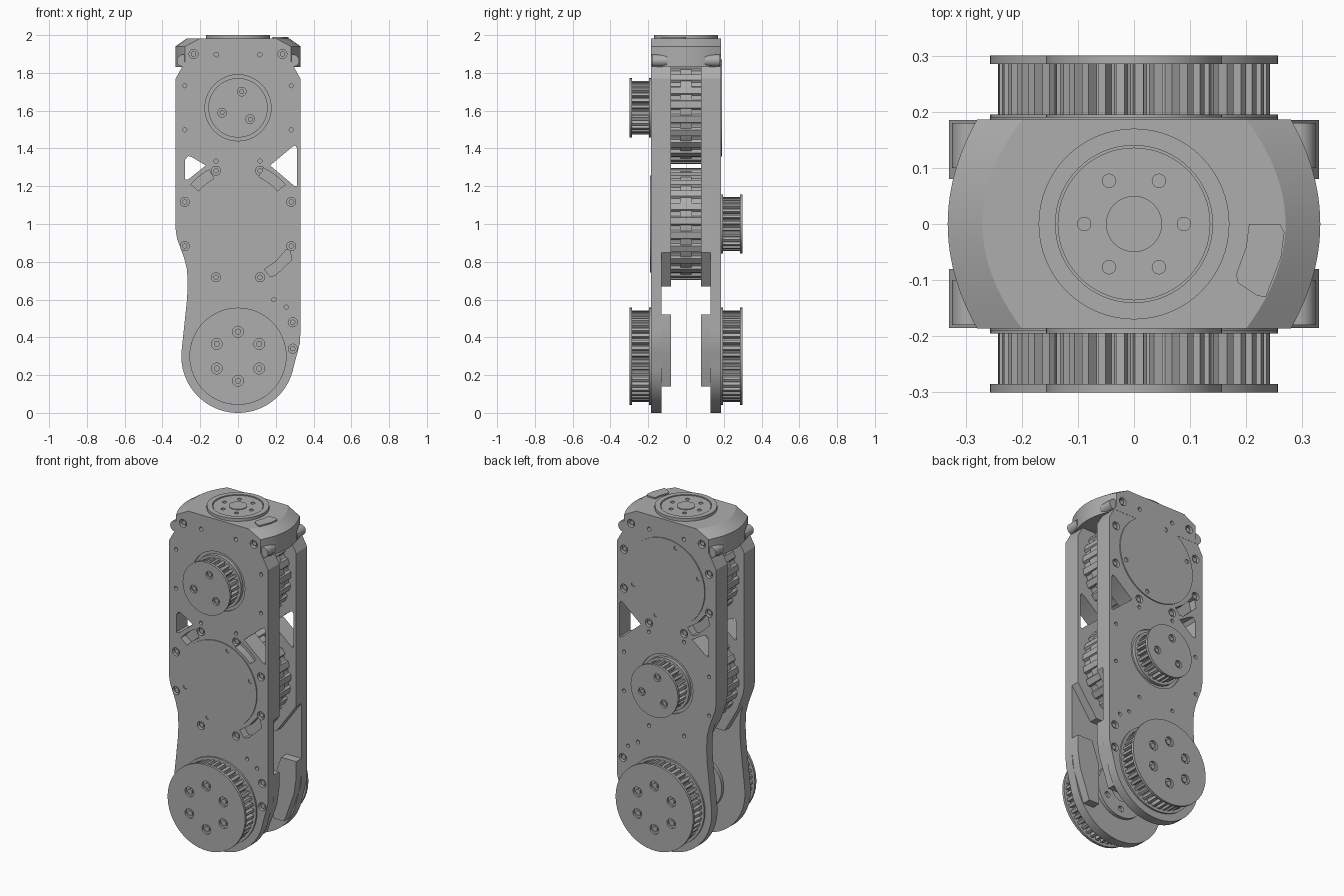
import bpy, bmesh
from math import sin, cos, pi, radians
from mathutils import Matrix

cube = bpy.data.objects.get("Cube")
if cube:
    bpy.data.objects.remove(cube, do_unlink=True)

grey = bpy.data.materials.new("machined grey")
grey.use_nodes = True
COLOUR = (0.42, 0.42, 0.42, 1)
grey.diffuse_color = COLOUR
grey.node_tree.nodes["Principled BSDF"].inputs["Base Color"].default_value = COLOUR

UPPER, MIDDLE, LOWER = 1.615, 1.0, 0.3   # heights of the three axes


def arc(x, z, r, a0, a1, n):
    return [(x + r * cos(radians(a0 + (a1 - a0) * i / n)),
             z + r * sin(radians(a0 + (a1 - a0) * i / n))) for i in range(n + 1)]


def circle(x, z, r, n=48):
    return arc(x, z, r, 0, 360, n)[:-1]


def spread(x, z, r, n, start):
    return arc(x, z, r, start, start + 360, n)[:-1]


def mirror(pts, m):
    return [(m * x, z) for x, z in pts]


def gear(z, r_in, r_out, teeth):
    """Toothed outline with flat lands and rounded valleys."""
    pts = []
    for i in range(teeth):
        for f, r in ((0, r_out), (.45, r_out), (.56, r_in), (.72, r_in - .003), (.89, r_in)):
            a = 2 * pi * (i + f) / teeth
            pts.append((r * cos(a), z + r * sin(a)))
    return pts


def finish(name, bm, smooth=True):
    bmesh.ops.recalc_face_normals(bm, faces=bm.faces)
    me = bpy.data.meshes.new(name)
    bm.to_mesh(me)
    bm.free()
    me.materials.append(grey)
    if smooth:
        me.polygons.foreach_set("use_smooth", [True] * len(me.polygons))
        me.set_sharp_from_angle(angle=radians(28))
    ob = bpy.data.objects.new(name, me)
    bpy.context.collection.objects.link(ob)
    return ob


def prisms(name, shapes, y0, y1, upright=False):
    """Extrude outlines along y, or along z when upright."""
    bm = bmesh.new()
    for pts in shapes:
        rings = [[bm.verts.new((x, y, z)) for x, z in pts] for y in (y0, y1)]
        bm.faces.new(rings[0])
        bm.faces.new(rings[1])
        for i in range(len(pts)):
            j = i - 1
            bm.faces.new((rings[0][j], rings[0][i], rings[1][i], rings[1][j]))
    if upright:
        bmesh.ops.transform(bm, matrix=Matrix(((1, 0, 0, 0), (0, 0, 1, 0), (0, 1, 0, 0), (0, 0, 0, 1))),
                            verts=bm.verts)
    return finish(name, bm)


def carve(targets, cutters):
    """Cut the targets, then drop the cutters."""
    for ob in targets:
        for c in cutters:
            mod = ob.modifiers.new("cut", "BOOLEAN")
            mod.operation, mod.solver, mod.object = "DIFFERENCE", "EXACT", c
        graph = bpy.context.evaluated_depsgraph_get()
        me = bpy.data.meshes.new_from_object(ob.evaluated_get(graph))
        ob.modifiers.clear()
        ob.data = me
        me.polygons.foreach_set("use_smooth", [True] * len(me.polygons))
        me.set_sharp_from_angle(angle=radians(28))
    for c in cutters:
        bpy.data.objects.remove(c, do_unlink=True)


def pulley(name, s, z, r, teeth, holes, hole_r):
    """Toothed belt wheel with two flanges and blind screw holes."""
    prisms(name + "_teeth", [gear(z, r - .035, r - .015, teeth)], s * .17, s * .287)
    prisms(name + "_inner_flange", [circle(0, z, r)], s * .175, s * .195)
    cap = prisms(name + "_outer_flange", [circle(0, z, r, 64)], s * .285, s * .3)
    carve([cap], [prisms("cutter", [circle(x, h, hole_r, 20) for x, h in holes], s * .28, s * .32)])
    prisms(name + "_screws", [circle(x, h, hole_r * .55, 16) for x, h in holes], s * .28, s * .295)


# Plate outlines
outline = (arc(0, LOWER, .3, 175, 350, 40) +
           [(.315, .32), (.328, .37), (.33, .42), (.33, 1.77), (.28, 1.86),
            (-.28, 1.86), (-.33, 1.77), (-.33, .97), (-.322, .92), (-.285, .82),
            (-.27, .76), (-.266, .68), (-.27, .6)])
thick = [(.33, .85), (.33, 1.77), (.28, 1.86), (-.28, 1.86), (-.33, 1.77),
         (-.33, .97), (-.322, .92), (-.285, .82), (-.2, .67), (.2, .67)]
edge_block = [(.33, .42), (.33, .52), (.23, .52), (.18, .38), (.18, .14), (.25, .14), (.315, .32)]
windows = [[(.17, 1.31), (.29, 1.41), (.305, 1.415), (.312, 1.4), (.312, 1.2), (.3, 1.2)],
           [(-.28, 1.34), (-.265, 1.36), (-.245, 1.355), (-.17, 1.31), (-.265, 1.235), (-.28, 1.235)]]

for s, side, motor, drive in ((-1, "front", MIDDLE, UPPER), (1, "back", UPPER, MIDDLE)):
    m = -s
    # Side plate with thick motor seat and edge spacer
    plate = prisms(side + "_plate", [outline], s * .13, s * .185)
    seat = prisms(side + "_motor_seat", [thick], s * .08, s * .132)
    prisms(side + "_edge_spacer", [edge_block], s * .08, s * .132)
    bolts = spread(0, motor, .305, 8, 22.5)
    bolts = [p for p in bolts if p[1] < 1.85] + [(.29, .48), (.29, .34)]
    pins = [p for p in spread(0, drive, .305, 8, 22.5) if p[1] < 1.85]
    pins = [p for p in pins if min(abs(p[0] - b[0]) + abs(p[1] - b[1]) for b in bolts) > .05]
    pins += [(.19, .6), (.255, .56)]
    # Recessed cable slots beside the motor
    slot = [(.14, .76), (.17, .72), (.2, .73), (.285, .81), (.275, .86), (.255, .865), (.2, .8)]
    channels = [slot] + [[(x, z + 1 - MIDDLE) for x, z in
                         arc(0, MIDDLE, .272, a, b, 8) + arc(0, MIDDLE, .325, b, a, 8)]
                        for a, b in ((40, 66), (118, 140))]
    channels = [[(m * x, z + motor - MIDDLE) for x, z in c] for c in channels]
    channels = [c for c in channels if max(z for x, z in c) < 1.84]
    carve([plate, seat], [
        prisms("cutter", windows, s * .05, s * .25),
        prisms("cutter", channels, s * .14, s * .25),
        prisms("cutter", [circle(x, z, .024, 20) for x, z in bolts] +
               [circle(x, z, .011, 12) for x, z in pins], s * .165, s * .25),
        prisms("cutter", [circle(0, drive, .175)], s * .175, s * .25)])
    prisms(side + "_plate_screws", [circle(x, z, .014, 12) for x, z in bolts], s * .16, s * .178)

    # Motor cover disc with four small screws
    cover = prisms(side + "_motor_cover", [circle(0, motor, .257, 64)], s * .17, s * .191)
    dots = mirror([(x, z) for a in (19, 73, 199, 253) for x, z in [(.228 * cos(radians(a)),
                  motor + .228 * sin(radians(a)))]], m)
    carve([cover], [prisms("cutter", [circle(x, z, .013, 12) for x, z in dots], s * .183, s * .25)])

    # Motor body between the plates
    prisms(side + "_motor_body", [gear(motor, .283, .297, 24)], -.09, .09)
    prisms(side + "_motor_band", [circle(0, motor, .29, 64)], -.03, .03)

    # Belt wheels
    pulley(side + "_drive_wheel", s, drive, .157, 26,
           mirror(spread(0, drive, .088, 3, 77), m), .023)
    pulley(side + "_joint_wheel", s, LOWER, .257, 42, spread(0, LOWER, .13, 6, 90), .029)

    # Joint bearing on the inner face of the plate
    bearing = prisms(side + "_joint_bearing", [circle(0, LOWER, .16)], s * .11, s * .135)
    carve([bearing], [prisms("cutter", [circle(0, LOWER, .06, 32)] +
          [circle(x, z, .018, 16) for x, z in spread(0, LOWER, .11, 6, 90)], s * .05, s * .128)])


# Head block with bowed ends and sloped shoulders
def bowed(x_edge, x_mid, n=12):
    half = [(x_mid - (x_mid - x_edge) * (t / n) ** 2, .186 * t / n) for t in range(-n, n + 1)]
    return half + [(-x, -y) for x, y in half]


bm = bmesh.new()
loops = [[bm.verts.new((x, y, z)) for x, y in bowed(e, c)]
         for e, c, z in ((.28, .332, 1.83), (.28, .332, 1.94), (.2, .27, 1.983))]
bm.faces.new(loops[0])
bm.faces.new(loops[2])
for low, high in zip(loops, loops[1:]):
    for i in range(len(low)):
        bm.faces.new((low[i - 1], low[i], high[i], high[i - 1]))
head = finish("head_block", bm)
ears = [(s * x, z) for s in (-1, 1) for x, z in ((.235, 1.9), (.115, 1.897))]
for s, side in ((-1, "front"), (1, "back")):
    carve([head], [prisms("cutter", [circle(x, z, .024 if abs(x) > .2 else .012, 20) for x, z in ears],
                          s * .16, s * .25)])
    prisms(side + "_head_screws", [circle(x, z, .014, 12) for x, z in ears if abs(x) > .2],
           s * .15, s * .178)
    prisms(side + "_head_lugs", [circle(x, 1.865, .032, 24) for x in (-.292, .292)], s * .1, s * .18)

# Output flange on top
flange = prisms("top_flange", [circle(0, 0, .17, 64)], 1.97, 2.0, upright=True)
ring = circle(0, 0, .14, 64)
carve([flange], [prisms("cutter", [ring], 1.99, 2.1, upright=True)])
rotor = prisms("top_rotor", [circle(0, 0, .136, 64)], 1.97, 1.996, upright=True)
carve([rotor], [prisms("cutter", [circle(x, y, .012, 16) for x, y in spread(0, 0, .089, 6, 0)],
                       1.985, 2.1, upright=True)])
prisms("top_hub", [circle(0, 0, .05, 40)], 1.98, 2.0, upright=True)
prisms("top_pad", [[(.205, 0), (.26, 0), (.268, -.015), (.262, -.06), (.235, -.13),
                    (.22, -.128), (.185, -.105), (.182, -.09), (.2, -.04)]], 1.95, 1.991, upright=True)
